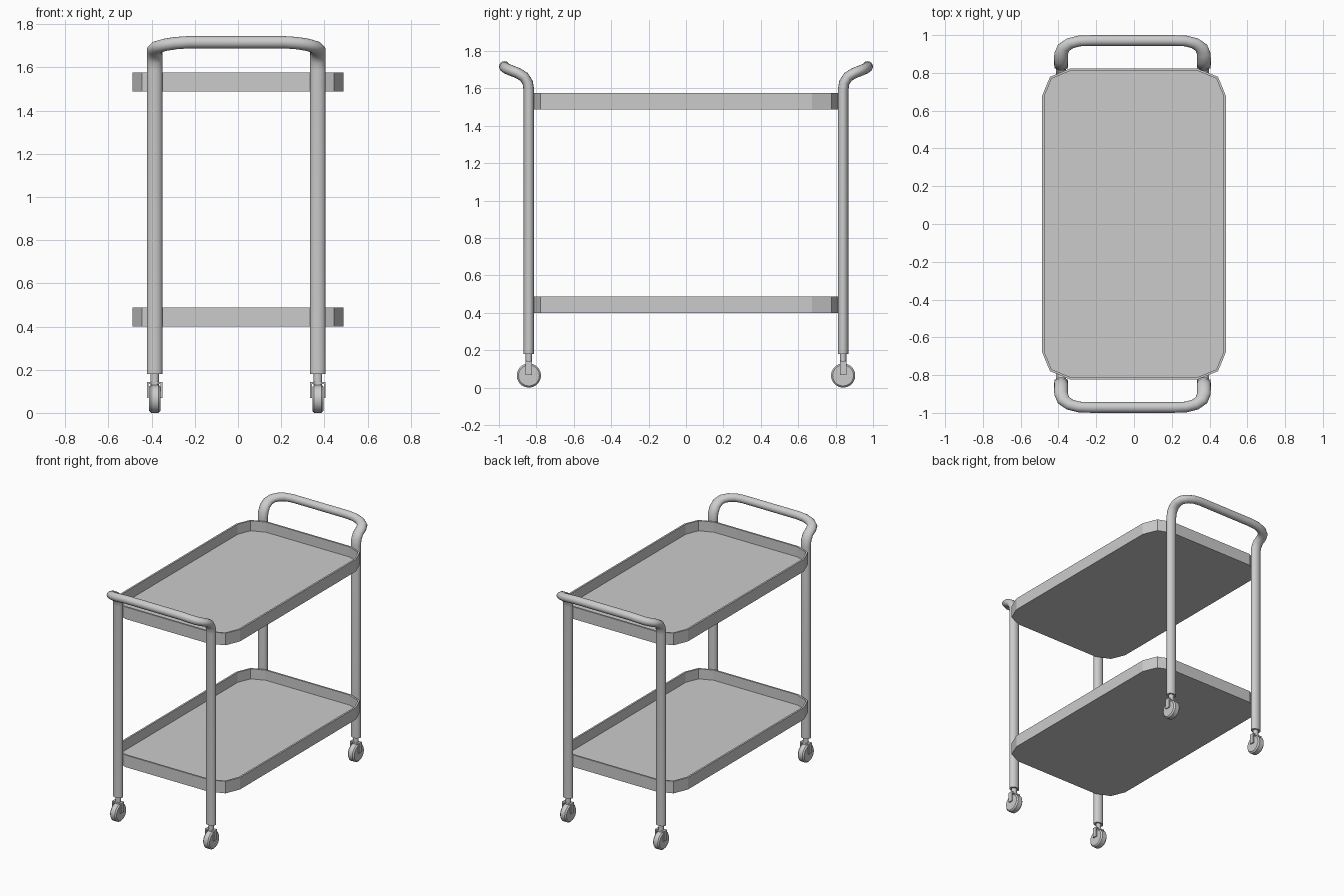
import bpy, bmesh, math

if "Cube" in bpy.data.objects:
    bpy.data.objects.remove(bpy.data.objects["Cube"])

CX = -0.008      # centre of the frame in x
LEG_X, LEG_Y = 0.378, 0.84
SQUASH = 1.28    # tubes are slightly wider in x


def finish(bm, name, smooth=True):
    bmesh.ops.recalc_face_normals(bm, faces=bm.faces)
    me = bpy.data.meshes.new(name)
    bm.to_mesh(me)
    bm.free()
    ob = bpy.data.objects.new(name, me)
    bpy.context.collection.objects.link(ob)
    if smooth:
        smooth_shade(ob)
    return ob


def smooth_shade(ob):
    bpy.ops.object.select_all(action='DESELECT')
    ob.select_set(True)
    bpy.context.view_layer.objects.active = ob
    bpy.ops.object.shade_smooth_by_angle(angle=math.radians(40))


# Tray: chamfer-cornered outline lofted into a shallow pan
def tray(name, z0, z1, hx=0.488, hy=0.822, r=0.147, wall=0.013, floor=0.014):
    bm = bmesh.new()

    def ring(inset, z):
        vs = []
        for q, (sx, sy) in enumerate([(1, 1), (-1, 1), (-1, -1), (1, -1)]):
            for k in range(3):
                a = math.radians(90 * q + 45 * k)
                vs.append(bm.verts.new((sx * (hx - r) + (r - inset) * math.cos(a),
                                        sy * (hy - r) + (r - inset) * math.sin(a), z)))
        return vs

    rings = [ring(0, z0), ring(0, z1), ring(wall, z1), ring(wall, z0 + floor)]
    for a, b in zip(rings, rings[1:]):
        for i in range(12):
            j = (i + 1) % 12
            bm.faces.new((a[i], a[j], b[j], b[i]))
    bm.faces.new(rings[0])
    bm.faces.new(rings[-1])
    return finish(bm, name, smooth=False)


tray("lower_tray", 0.40, 0.488)
tray("upper_tray", 1.488, 1.576)


# Tube frame: two legs joined by an outward-bent handle
def frame(name, side):
    half = [(LEG_X, LEG_Y, 0.18), (LEG_X, LEG_Y, 1.59), (LEG_X, 0.846, 1.63),
            (LEG_X, 0.866, 1.662), (LEG_X, 0.90, 1.682), (0.365, 0.933, 1.695),
            (0.33, 0.957, 1.705), (0.28, 0.969, 1.713), (0.22, 0.971, 1.717)]
    path = half + [(-x, y, z) for x, y, z in reversed(half)]
    cu = bpy.data.curves.new(name, 'CURVE')
    cu.dimensions = '3D'
    cu.bevel_depth = 0.0285
    cu.bevel_resolution = 6
    cu.use_fill_caps = True
    sp = cu.splines.new('POLY')
    sp.points.add(len(path) - 1)
    for p, (x, y, z) in zip(sp.points, path):
        p.co = (x / SQUASH, y * side, z, 1)
    ob = bpy.data.objects.new(name, cu)
    ob.location.x = CX
    ob.scale.x = SQUASH
    bpy.context.collection.objects.link(ob)
    bpy.ops.object.select_all(action='DESELECT')
    ob.select_set(True)
    bpy.context.view_layer.objects.active = ob
    bpy.ops.object.convert(target='MESH')
    smooth_shade(bpy.context.view_layer.objects.active)


frame("front_frame", -1)
frame("back_frame", 1)


def box(bm, cx, cy, cz, sx, sy, sz):
    for v in bmesh.ops.create_cube(bm, size=1)["verts"]:
        v.co = (cx + v.co.x * sx, cy + v.co.y * sy, cz + v.co.z * sz)


# Caster: stem, fork and wheel
def caster(tag, x, y):
    bm = bmesh.new()
    for v in bmesh.ops.create_cone(bm, cap_ends=True, segments=16, radius1=0.017,
                                   radius2=0.017, depth=0.07)["verts"]:
        v.co = (x + v.co.x * 1.15, y + v.co.y, 0.165 + v.co.z)
    finish(bm, tag + "_caster_stem")

    bm = bmesh.new()
    box(bm, x, y, 0.138, 0.072, 0.035, 0.01)
    for s in (-1, 1):
        box(bm, x + s * 0.032, y, 0.102, 0.008, 0.035, 0.066)
    finish(bm, tag + "_caster_fork", smooth=False)

    bm = bmesh.new()
    prof = [(-0.026, 0.056), (-0.017, 0.065), (0.017, 0.065), (0.026, 0.056)]
    n = 20
    rings = [[bm.verts.new((x + px, y + r * math.cos(2 * math.pi * i / n),
                            0.065 + r * math.sin(2 * math.pi * i / n)))
              for i in range(n)] for px, r in prof]
    for a, b in zip(rings, rings[1:]):
        for i in range(n):
            j = (i + 1) % n
            bm.faces.new((a[i], a[j], b[j], b[i]))
    bm.faces.new(rings[0])
    bm.faces.new(rings[-1])
    finish(bm, tag + "_wheel")


for sy, end in ((-1, "front"), (1, "back")):
    for sx, side in ((-1, "left"), (1, "right")):
        caster(f"{end}_{side}", CX + sx * LEG_X, sy * LEG_Y)
